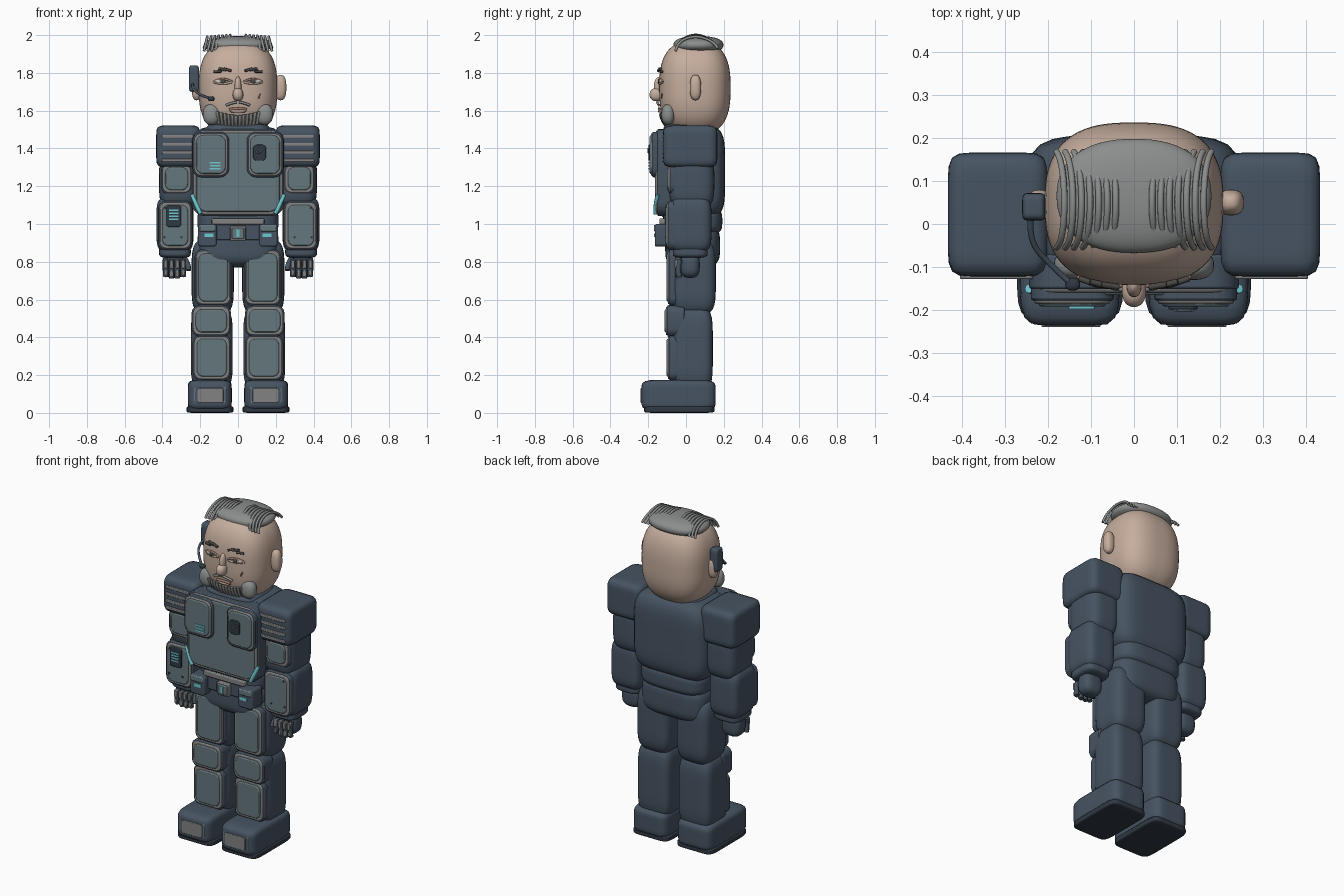
import bpy, bmesh, math
from mathutils import Vector

if bpy.data.objects.get("Cube"):
    bpy.data.objects.remove(bpy.data.objects["Cube"], do_unlink=True)


def material(name, r, g, b):
    m = bpy.data.materials.new(name)
    m.use_nodes = True
    m.diffuse_color = (r, g, b, 1)
    m.node_tree.nodes["Principled BSDF"].inputs["Base Color"].default_value = (r, g, b, 1)
    return m


NAVY = material("navy suit", .062, .088, .122)
DARK = material("dark rubber", .03, .04, .055)
PANEL = material("slate panel", .13, .185, .205)
TRIM = material("worn edge", .22, .225, .22)
SKIN = material("skin", .56, .42, .34)
HAIR = material("grey hair", .26, .27, .265)
CYAN = material("cyan light", .16, .58, .64)
WHITE = material("eye white", .55, .53, .5)
BROW = material("dark brow", .07, .065, .06)
LIP = material("lip", .34, .2, .16)


def finish(name, bm, mat):
    bmesh.ops.recalc_face_normals(bm, faces=bm.faces)
    me = bpy.data.meshes.new(name)
    bm.to_mesh(me)
    bm.free()
    me.materials.append(mat)
    ob = bpy.data.objects.new(name, me)
    bpy.context.collection.objects.link(ob)
    bpy.ops.object.select_all(action='DESELECT')
    bpy.context.view_layer.objects.active = ob
    ob.select_set(True)
    bpy.ops.object.shade_smooth_by_angle(angle=math.radians(40))
    return ob


def soft(name, x, y, z, mat, n=4.0, cuts=13):
    """Padded block filling the given ranges; a higher n is boxier."""
    bm = bmesh.new()
    bmesh.ops.create_cube(bm, size=2)
    bmesh.ops.subdivide_edges(bm, edges=bm.edges[:], cuts=cuts, use_grid_fill=True)
    for v in bm.verts:
        p = Vector([math.tan(c * math.pi / 4) for c in v.co])
        p /= sum(abs(c) ** n for c in p) ** (1 / n)
        v.co = [(r[0] + r[1]) / 2 + c * (r[1] - r[0]) / 2 for c, r in zip(p, (x, y, z))]
    return finish(name, bm, mat)


def plate(name, x, z, front, depth, mat, radius=.03, bevel=.006):
    """Rounded rectangle facing the front."""
    bm = bmesh.new()
    x, z = sorted(x), sorted(z)
    radius = min(radius, (x[1] - x[0]) * .49, (z[1] - z[0]) * .49)
    verts = []
    for i, (cx, cz) in enumerate(((x[1], z[1]), (x[0], z[1]), (x[0], z[0]), (x[1], z[0]))):
        sx, sz = (-1 if cx == x[1] else 1), (-1 if cz == z[1] else 1)
        for k in range(6):
            a = (i + k / 5) * math.pi / 2
            verts.append(bm.verts.new((cx + sx * radius + radius * math.cos(a), front,
                                       cz + sz * radius + radius * math.sin(a))))
    face = bm.faces.new(verts)
    new = bmesh.ops.extrude_face_region(bm, geom=[face])["geom"]
    bmesh.ops.translate(bm, vec=(0, depth, 0), verts=[g for g in new if isinstance(g, bmesh.types.BMVert)])
    if not face.is_valid or face not in bm.faces[:]:
        bm.faces.new(verts)
    ob = finish(name, bm, mat)
    if bevel:
        mod = ob.modifiers.new("soft edge", 'BEVEL')
        mod.width, mod.segments, mod.limit_method = bevel, 2, 'ANGLE'
    return ob


def armor(name, x, z, front, depth=.05, radius=.035, rim=.014):
    """Slate panel standing in a worn rim."""
    x, z = sorted(x), sorted(z)
    plate(name + "_backing", (x[0] - .008, x[1] + .008), (z[0] - .008, z[1] + .008), front + .014, depth, NAVY, radius + .008)
    plate(name + "_rim", x, z, front + .006, depth, TRIM, radius)
    plate(name, (x[0] + rim, x[1] - rim), (z[0] + rim, z[1] - rim), front, depth, PANEL, radius)


def tube(name, pts, r, mat):
    cu = bpy.data.curves.new(name, 'CURVE')
    cu.dimensions, cu.bevel_depth, cu.bevel_resolution, cu.use_fill_caps = '3D', r, 2, True
    sp = cu.splines.new('NURBS')
    sp.points.add(len(pts) - 1)
    for p, co in zip(sp.points, pts):
        p.co = (*co, 1)
    sp.use_endpoint_u, sp.order_u, sp.resolution_u = True, min(3, len(pts)), 6
    cu.materials.append(mat)
    ob = bpy.data.objects.new(name, cu)
    bpy.context.collection.objects.link(ob)


# Head: boxy egg, with a helper that finds its front surface
HX, HY, HZ, HN = .208, (-.142, .236), (1.47, 1.97), 2.7


def face_y(x, z):
    t = 1 - abs(x / HX) ** HN - abs((z - 1.72) / .25) ** HN
    return .047 - .189 * max(t, 0) ** (1 / HN)


def on_face(x, z, out=.0):
    return (x, face_y(x, z) - out, z)


soft("head", (-HX, HX), HY, HZ, SKIN, HN, 19)
soft("neck", (-.12, .12), (-.06, .15), (1.4, 1.56), SKIN, 3)
soft("nose_bridge", (-.018, .018), (-.17, -.11), (1.67, 1.78), SKIN, 2.2, 7)
soft("nose_tip", (-.028, .028), (-.193, -.12), (1.65, 1.72), SKIN, 2.2, 7)

# Hair: cap and combed side strands
soft("hair_cap", (-.18, .18), (-.067, .198), (1.9, 1.995), HAIR, 2.3)
for s in (-1, 1):
    side = "left" if s > 0 else "right"
    for i in range(7):
        x = s * (.06 + .02 * i)
        tube(f"{side}_hair_strand_{i}", [(x, -.055, 1.915), (x - s * .012, -.045, 1.965), (x - s * .02, .05, 2.012 - .002 * i),
             (x - s * .012, .15, 1.965), (x, .168, 1.93)], .0075, HAIR)

# Face
for s in (-1, 1):
    side = "left" if s > 0 else "right"
    ex, ey = s * .08, face_y(.08, 1.755)
    soft(f"{side}_eye", (ex - .042, ex + .042), (ey - .007, ey + .02), (1.74, 1.77), WHITE, 2, 7)
    soft(f"{side}_iris", (ex - .014, ex + .014), (ey - .013, ey), (1.742, 1.769), BROW, 2, 5)
    for lid, h in (("upper", .027), ("lower", -.02)):
        tube(f"{side}_{lid}_eyelid", [on_face(ex - .05, 1.752, .002), on_face(ex, 1.755 + h, .01),
             on_face(ex + .05, 1.752, .002)], .006, SKIN if h < 0 else LIP)
    for i in range(3):
        x, z = s * (.036 + .026 * i), 1.808 + (.009, .013, .006)[i]
        tube(f"{side}_brow_{i}", [on_face(x, z - .006, .01), on_face(x + s * .04, z + (.005, .002, -.008)[i], .01)], .007, BROW)
    tube(f"{side}_moustache", [on_face(s * .006, 1.645, .012), on_face(s * .035, 1.642, .014), on_face(s * .062, 1.628, .008)], .007, HAIR)
    soft(f"{side}_sideburn", (s * .14 - .046, s * .14 + .046), (-.13, -.06), (1.525, 1.635), HAIR, 2.3, 9)
    for i in range(6):
        x = s * (.01 + .02 * i)
        tube(f"{side}_beard_{i}", [on_face(x, 1.575 + .004 * i, .008), on_face(x, 1.55 + .004 * i, .016),
             on_face(x * .92, 1.515 + .003 * i, .012)], .0085, HAIR)
tube("upper_lip", [on_face(-.045, 1.607, .006), on_face(0, 1.614, .012), on_face(.045, 1.607, .006)], .007, LIP)
tube("lower_lip", [on_face(-.04, 1.6, .006), on_face(0, 1.594, .014), on_face(.04, 1.6, .006)], .008, SKIN)
tube("mouth_line", [on_face(-.045, 1.603, .01), on_face(.045, 1.603, .01)], .004, BROW)
tube("cheek_scar", [on_face(.108, 1.665, .002), on_face(.12, 1.69, .002)], .004, LIP)

# Ears and headset
soft("left_ear", (.195, .256), (.02, .08), (1.655, 1.79), SKIN, 2.5, 9)
soft("right_ear", (-.245, -.195), (.02, .08), (1.655, 1.78), SKIN, 2.5, 9)
soft("headset_pod", (-.26, -.206), (.008, .072), (1.7, 1.84), NAVY, 6)
tube("headset_boom", [(-.24, .01, 1.74), (-.245, -.04, 1.72), (-.19, -.1, 1.675), (-.145, -.14, 1.665)], .007, NAVY)
soft("headset_mic", (-.16, -.125), (-.155, -.125), (1.65, 1.675), DARK, 2.5, 5)

# Torso
soft("torso", (-.25, .25), (-.13, .207), (1.03, 1.52), NAVY, 5)
armor("chest_plate", (-.236, .236), (1.05, 1.495), -.165, .08, .06)
soft("collar", (-.17, .17), (-.12, .16), (1.44, 1.535), NAVY, 4)
for s in (-1, 1):
    armor(("left" if s > 0 else "right") + "_chest_pouch", (s * .055, s * .232), (1.255, 1.48), -.192, .05, .04, .01)
for i in range(3):
    plate(f"chest_light_{i}", (-.152 + .004 * (i % 2), -.092), (1.288 + .016 * i, 1.296 + .016 * i), -.198, .012, CYAN, .002, 0)
plate("chest_badge", (.08, .148), (1.335, 1.42), -.199, .02, DARK, .02, .003)
tube("badge_mark", [(.095, -.2, 1.385), (.11, -.2, 1.365), (.136, -.2, 1.4)], .004, PANEL)

# Waist, belt and pelvis
soft("waist", (-.215, .215), (-.12, .192), (.94, 1.09), NAVY, 4)
soft("pelvis", (-.215, .215), (-.11, .18), (.77, 1.0), NAVY, 4)
plate("belt_strip", (-.14, .14), (.995, 1.03), -.14, .08, TRIM, .012)
plate("belt", (-.2, .2), (.915, 1.0), -.128, .08, NAVY, .02)
plate("belt_buckle", (-.042, .042), (.91, .99), -.15, .05, TRIM, .012)
plate("buckle_face", (-.032, .032), (.92, .98), -.156, .05, PANEL, .01)
plate("buckle_light", (-.008, .008), (.93, .972), -.16, .03, CYAN, .003, 0)


# Limbs: everything mirrored about x
def limbs(s):
    side = "left_" if s > 0 else "right_"

    def X(a, b):
        return tuple(sorted((s * a, s * b)))

    tube(side + "waist_light", [(s * .198, -.162, 1.055), (s * .215, -.165, 1.09), (s * .244, -.15, 1.155)], .011, CYAN)
    plate(side + "belt_pouch", X(.112, .212), (.88, 1.0), -.165, .1, NAVY, .018, .01)
    plate(side + "pouch_flap", X(.118, .206), (.96, .996), -.17, .05, PANEL, .012)
    plate(side + "pouch_light", X(.13, .178), (.93, .95), -.17, .02, CYAN, .004, 0)

    # Arm
    soft(side + "shoulder_pad", X(.2, .433), (-.122, .166), (1.3, 1.522), NAVY, 8)
    for i in range(4):
        z = 1.337 + .042 * i
        plate(f"{side}shoulder_slat_{i}", X(.235, .405), (z - .009, z + .009), -.128, .03, TRIM, .008, .003)
    soft(side + "upper_arm", X(.215, .418), (-.09, .15), (1.08, 1.38), NAVY, 4)
    armor(side + "upper_arm_plate", X(.25, .4), (1.165, 1.315), -.1)
    soft(side + "forearm", X(.235, .432), (-.085, .135), (.85, 1.145), NAVY, 5)
    armor(side + "forearm_plate", X(.25, .415), (.87, 1.115), -.108)
    for x, z in ((.385, 1.085), (.3, .93), (.39, .93)):
        plate(f"{side}forearm_rivet", X(x - .006, x + .006), (z - .006, z + .006), -.111, .01, DARK, .006, 0)
    soft(side + "cuff", X(.25, .418), (-.07, .115), (.82, .885), NAVY, 4)
    soft(side + "hand", X(.275, .4), (-.03, .073), (.715, .85), NAVY, 3)
    for i in range(4):
        x = s * (.29 + .031 * i)
        tip = .71 + .008 * abs(i - 1.5)
        tube(f"{side}finger_{i}", [(x, -.03, .81), (x, -.05, .77), (x, -.035, tip)], .014, NAVY)
        plate(f"{side}knuckle_{i}", (x - .01, x + .01), (.765, .81), -.06, .025, TRIM, .008, .003)
        plate(f"{side}finger_guard_{i}", (x - .009, x + .009), (tip + .005, .755), -.056, .02, TRIM, .008, .003)
    tube(side + "thumb", [(s * .285, -.01, .82), (s * .262, -.035, .79), (s * .262, -.045, .755)], .014, NAVY)

    # Leg
    soft(side + "thigh", X(.022, .246), (-.075, .158), (.52, .92), NAVY, 4.5)
    armor(side + "thigh_plate", X(.04, .222), (.575, .858), -.102, .07)
    soft(side + "shin", X(.028, .25), (-.07, .142), (.12, .56), NAVY, 5)
    armor(side + "knee_pad", X(.045, .238), (.412, .562), -.113, .09)
    armor(side + "shin_plate", X(.045, .232), (.178, .406), -.102, .07)
    soft(side + "boot", X(.033, .266), (-.236, .157), (.012, .175), NAVY, 7)
    soft(side + "sole", X(.025, .272), (-.222, .15), (0, .036), DARK, 8)
    plate(side + "toe_cap_rim", X(.06, .235), (.045, .145), -.234, .02, PANEL, .02, .004)
    plate(side + "toe_cap", X(.078, .215), (.052, .132), -.24, .02, TRIM, .012, .003)


for s in (1, -1):
    limbs(s)

# Wrist device
plate("wrist_device", (-.378, -.302), (.985, 1.1), -.122, .03, DARK, .012, .004)
for i in range(4):
    plate(f"wrist_light_{i}", (-.366, -.314), (1.02 + .016 * i, 1.028 + .016 * i), -.126, .01, CYAN, .002, 0)
